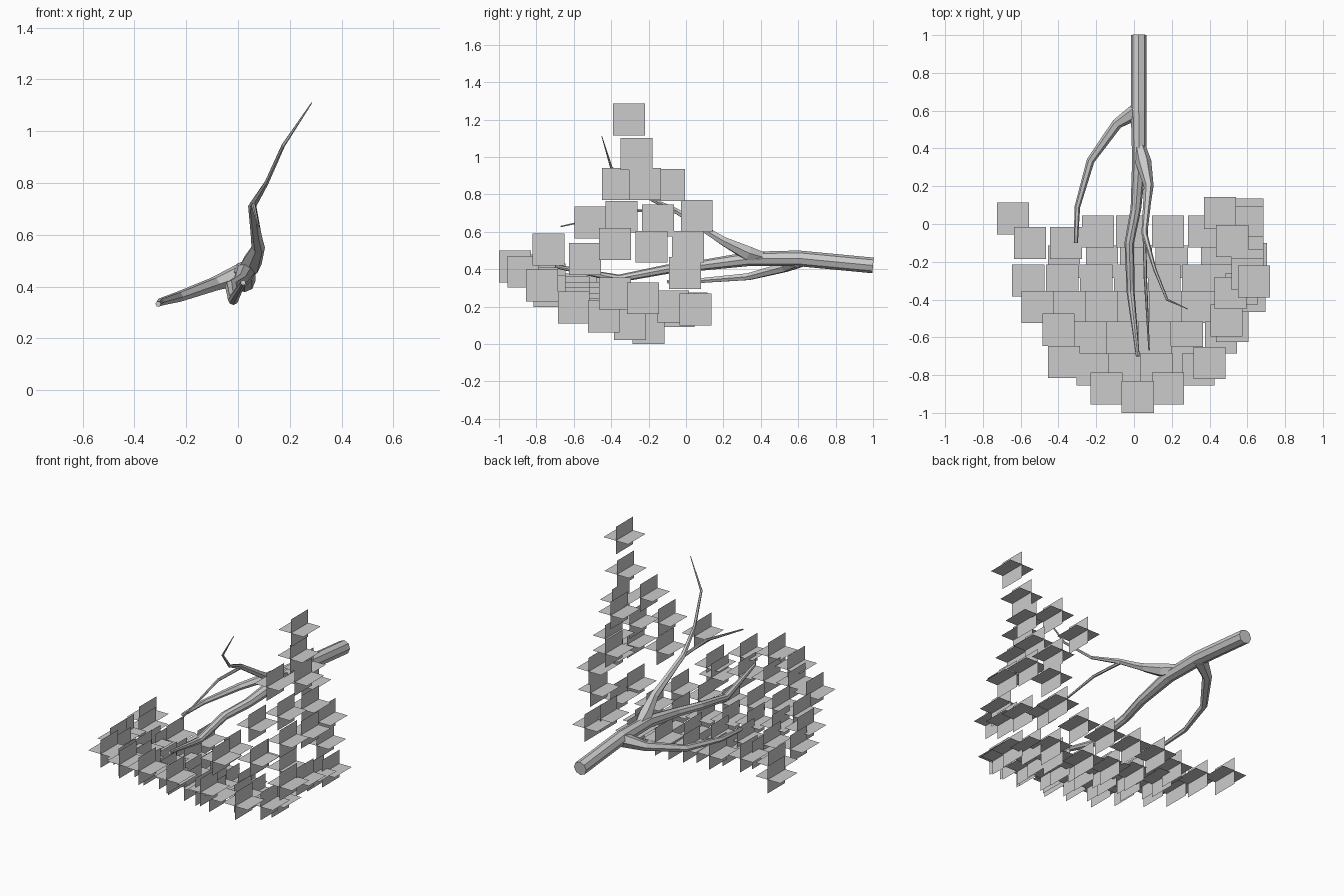
import bpy, bmesh
from math import cos, sin, tau
from mathutils import Vector


def make_object(name, bm):
    mesh = bpy.data.meshes.new(name)
    bm.to_mesh(mesh)
    bm.free()
    ob = bpy.data.objects.new(name, mesh)
    bpy.context.collection.objects.link(ob)


def tube(name, path, sides=6):
    """Tapered flat-sided limb through (x, y, z, radius) points."""
    bm = bmesh.new()
    pts = [Vector(p[:3]) for p in path]
    rings = []
    for i, p in enumerate(pts):
        d = (pts[min(i + 1, len(pts) - 1)] - pts[max(i - 1, 0)]).normalized()
        u = d.cross(Vector((0, 0, 1))).normalized()
        v = u.cross(d)
        r = path[i][3]
        rings.append([bm.verts.new(p + r * (cos(tau * k / sides) * u + sin(tau * k / sides) * v))
                      for k in range(sides)])
    for a, b in zip(rings, rings[1:]):
        for k in range(sides):
            n = (k + 1) % sides
            bm.faces.new((a[k], a[n], b[n], b[k]))
    bm.faces.new(rings[0])
    bm.faces.new(rings[-1])
    bmesh.ops.recalc_face_normals(bm, faces=bm.faces)
    make_object(name, bm)


# Limbs
tube("main_branch", [(.025, 1, .42, .042), (.025, .6, .458, .042), (.028, .34, .455, .038),
                     (.01, .08, .42, .028), (-.025, -.1, .40, .025),
                     (-.018, -.36, .35, .021), (.02, -.7, .415, .01)], 8)
tube("upper_branch", [(.028, .42, .46, .03), (.05, .33, .485, .042), (.078, .2, .55, .026),
                      (.07, .12, .60, .021), (.055, -.05, .71, .016), (.11, -.24, .80, .009),
                      (.175, -.4, .945, .007), (.285, -.45, 1.11, .002)])
tube("upper_twig", [(.055, -.04, .705, .01), (.06, -.28, .715, .009), (.08, -.67, .628, .004)])
tube("left_branch", [(.02, .6, .45, .045), (-.09, .53, .41, .028), (-.23, .335, .36, .021),
                     (-.3, .09, .34, .015), (-.308, -.1, .333, .011)])


# Leaf clusters: low sheet, rising to the front tip and sagging towards the right
def sheet_height(x, y):
    sag = .125 * min(1, max(0, (x + .5) / .75))
    sag *= .2 if y > -.15 else min(1, max(0, (y + .91) / .3))
    return max(.085, .2 + .3 * max(0, -.2 - y) - sag)


rows = [(-.915, .02), (-.87, -.145, .18), (-.77, -.22, -.05, .12, .34),
        (-.73, -.37, .28), (-.60, -.23, -.06, .11, .28, .46), (-.56, -.40),
        (-.44, -.51, -.34, -.17, 0, .17, .34, .52), (-.3, -.56, -.38, -.2, -.02, .16, .34, .5),
        (-.2, -.37, -.17, .01, .2, .44), (-.1, -.55, -.36), (-.04, -.19, -.01, .18, .37)]
spots = [(x, y, sheet_height(x, y)) for y, *xs in rows for x in xs]
spots += [(-.64, .03, .19)]

# Raised wall of leaves on the right side
spots += [(.635, -.305, 1.2), (.6, -.265, 1.015), (.51, -.365, .855), (.6, -.22, .855),
          (.52, -.09, .85), (.455, .058, .685), (.57, -.345, .68), (.6, -.15, .66),
          (.49, -.51, .65), (.61, -.38, .535), (.62, -.185, .52), (.6, .01, .52),
          (.4, -.735, .505), (.52, -.54, .455), (.6, -.005, .38), (.61, -.38, .27),
          (.62, -.23, .245), (.6, .05, .185), (.58, -.07, .2)]

# Every cluster is a flat card crossed by an upright card
bm = bmesh.new()
h = .085
corners = ((-h, -h), (h, -h), (h, h), (-h, h))
for x, y, z in spots:
    bm.faces.new([bm.verts.new((x + a, y + b, z)) for a, b in corners])
    bm.faces.new([bm.verts.new((x, y + a, z + b)) for a, b in corners])
make_object("leaf_cards", bm)
